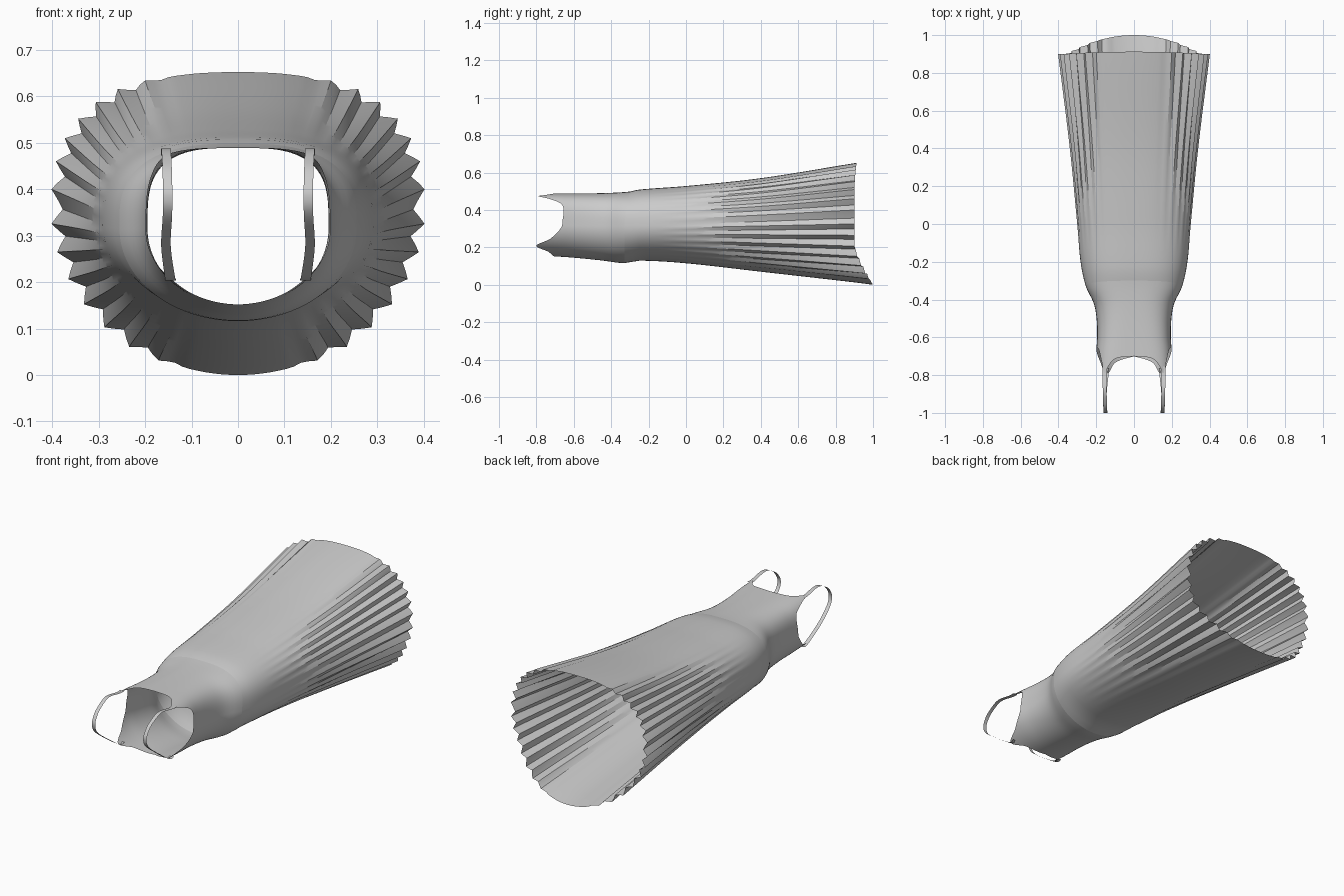
import bpy
import math
from mathutils import Vector

if "Cube" in bpy.data.objects:
    bpy.data.objects.remove(bpy.data.objects["Cube"])

COLUMNS = 144
PLEAT_WAVE = (-1, 0, 1, 0)


def smooth_key(keys, v):
    """Cubic interpolation through sorted (position, value) pairs."""
    v = min(max(v, keys[0][0]), keys[-1][0])
    last = len(keys) - 1
    i = next(k for k in range(last) if v <= keys[k + 1][0])

    def slope(k):
        a, b = keys[max(k - 1, 0)], keys[min(k + 1, last)]
        return (b[1] - a[1]) / (b[0] - a[0])

    (x0, y0), (x1, y1) = keys[i], keys[i + 1]
    h = x1 - x0
    t = (v - x0) / h
    return (y0 * (1 + 2 * t) * (1 - t) ** 2 + y1 * t * t * (3 - 2 * t)
            + h * t * (1 - t) * (slope(i) * (1 - t) - slope(i + 1) * t))


def ramp(v, low, high):
    return min(max((v - low) / (high - low), 0), 1)


# Body outline along its length: half width, top, bottom, widest height, squareness
WIDTH = [(-.8, .2), (-.68, .2), (-.6, .195), (-.5, .198), (-.42, .213), (-.33, .255),
         (-.2, .283), (0, .3), (.4, .335), (.9, .39), (1, .4)]
TOP = [(-.8, .49), (-.5, .489), (-.31, .497), (-.25, .509), (0, .528), (.4, .57), (.9, .65), (1, .665)]
BOTTOM = [(-.8, .157), (-.72, .153), (-.6, .145), (-.45, .13), (-.33, .116), (-.25, .129),
          (0, .115), (.4, .07), (.9, .013), (1, 0)]
MIDDLE = [(-.8, .32), (-.3, .315), (.3, .335), (1, .36)]
SQUARE = [(-.8, 4.2), (-.6, 3.4), (-.3, 2.7), (1, 2.5)]

# Neckline and armhole edge by angle, from bottom centre up to top centre
EDGE = [(-90, -.7), (-60, -.735), (-43, -.8), (-26, -.725), (0, -.662), (28, -.665),
        (44, -.735), (54, -.79), (62, -.755), (74, -.715), (90, -.7)]


def surface(angle, y, pleat=0):
    c, s = math.cos(angle), math.sin(angle)
    n = smooth_key(SQUARE, y) if s > 0 else 2
    mid = smooth_key(MIDDLE, y)
    reach = (smooth_key(TOP, y) if s > 0 else smooth_key(BOTTOM, y)) - mid
    depth = ramp(y, -.15, .9) * ramp(abs(c), .25, .6)
    swell = 1 + .033 * depth * pleat
    x = math.copysign(abs(c) ** (2 / n), c) * smooth_key(WIDTH, y)
    z = abs(s) ** (2 / n) * reach
    return Vector((x * swell, y, mid + z * swell))


def edge_y(angle):
    return smooth_key(EDGE, math.degrees(math.asin(max(-1, min(1, math.sin(angle))))))


def seam_y(angle):
    return -.33 + .03 * max(math.sin(angle), 0)


def hem_y(angle):
    s = math.sin(angle)
    return .9 + .1 * ramp(-s, .4, 1) ** 1.5 + .012 * max(s, 0) ** 3


def sheet(name, rows, closed):
    """Skin rows of points with quads and shade the result."""
    n = len(rows[0])
    faces = []
    for r in range(len(rows) - 1):
        for c in range(n if closed else n - 1):
            d = (c + 1) % n
            faces.append((r * n + c, r * n + d, (r + 1) * n + d, (r + 1) * n + c))
    mesh = bpy.data.meshes.new(name)
    mesh.from_pydata([p for row in rows for p in row], [], faces)
    mesh.update()
    obj = bpy.data.objects.new(name, mesh)
    bpy.context.collection.objects.link(obj)
    bpy.ops.object.select_all(action="DESELECT")
    obj.select_set(True)
    bpy.context.view_layer.objects.active = obj
    bpy.ops.object.shade_smooth_by_angle(angle=math.radians(25))
    return obj


def tube(name, start, end, steps):
    rows = []
    for r in range(steps + 1):
        row = []
        for c in range(COLUMNS):
            a = math.tau * c / COLUMNS - math.pi / 2
            y = start(a) + (end(a) - start(a)) * r / steps
            row.append(surface(a, y, PLEAT_WAVE[c % 4]))
        rows.append(row)
    return sheet(name, rows, True)


# Bodice and pleated skirt meet at the waist seam
tube("bodice", edge_y, seam_y, 16)
tube("skirt", seam_y, hem_y, 32)


# Shoulder straps: ribbons looping from the top of the bodice to its underside
def strap(name, side):
    top, low = math.radians(54), math.radians(-43)
    path = [surface(top, edge_y(top) + .035), surface(top, edge_y(top)),
            Vector((.155, -.88, .487)), Vector((.153, -.95, .458)), Vector((.152, -.985, .425)),
            Vector((.151, -1, .385)), Vector((.152, -.98, .34)), Vector((.155, -.9, .277)),
            surface(low, edge_y(low)), surface(low, edge_y(low) + .035)]
    tracks = [[(i, p[axis]) for i, p in enumerate(path)] for axis in range(3)]
    rows = []
    steps = 54
    for k in range(steps + 1):
        u = k / steps * (len(path) - 1)
        p = Vector([smooth_key(t, u) for t in tracks])
        half = .01 + .003 * abs(2 * k / steps - 1) ** 4
        rows.append([Vector((side * (p.x + w * half), p.y, p.z)) for w in (-1, 0, 1)])
    return sheet(name, rows, False)


strap("left_strap", 1)
strap("right_strap", -1)
